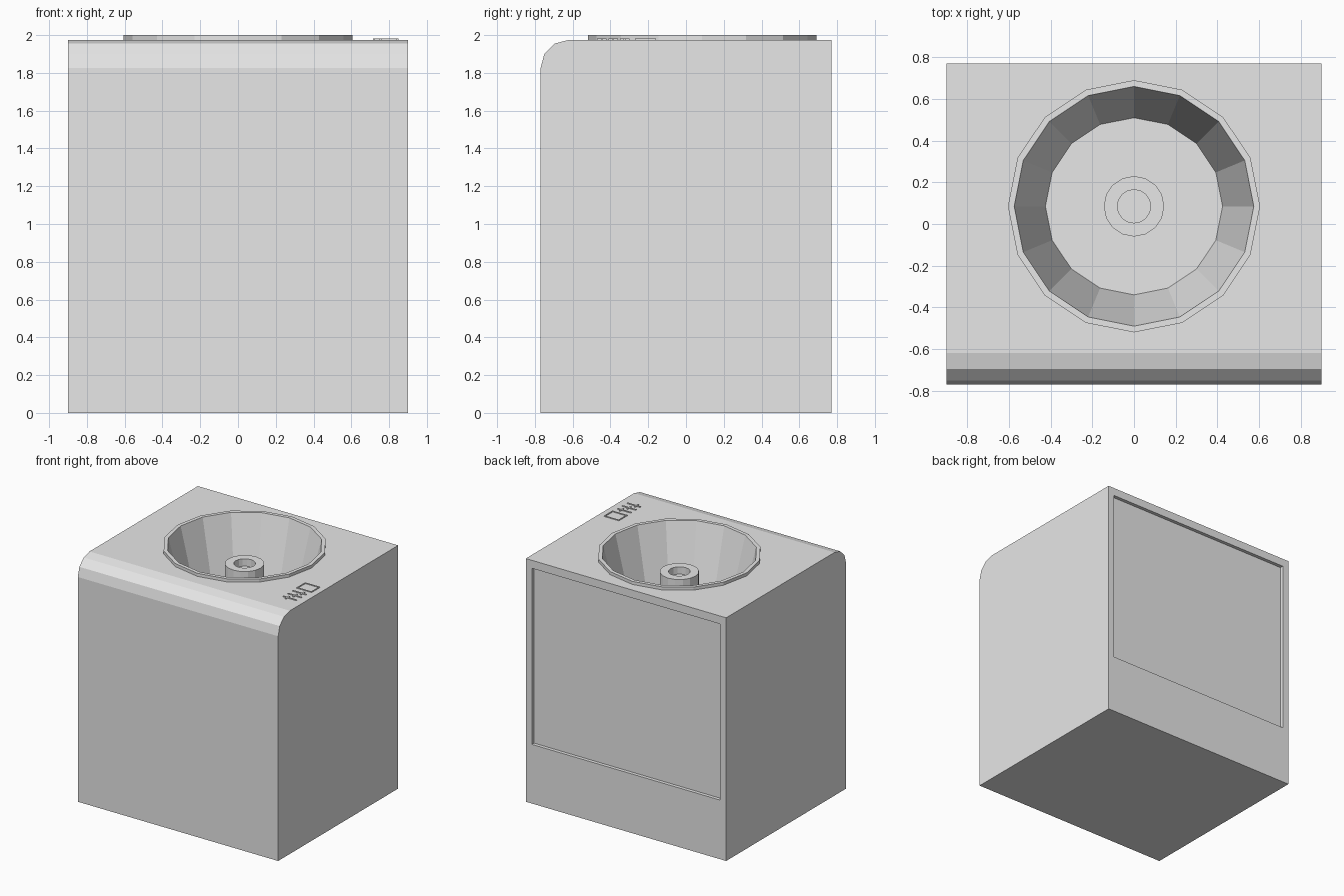
import bpy, bmesh, math
from mathutils import Matrix

cube = bpy.data.objects.get("Cube")
if cube:
    bpy.data.objects.remove(cube, do_unlink=True)

grey = bpy.data.materials.new("light grey")
grey.use_nodes = True
grey.diffuse_color = (0.8, 0.8, 0.8, 1)
grey.node_tree.nodes["Principled BSDF"].inputs["Base Color"].default_value = (0.8, 0.8, 0.8, 1)

TOP = 1.975
DRUM_Y = 0.085
FLOOR = 1.4
SIDES = 16


def finish(name, bm):
    bmesh.ops.recalc_face_normals(bm, faces=bm.faces)
    mesh = bpy.data.meshes.new(name)
    bm.to_mesh(mesh)
    bm.free()
    mesh.materials.append(grey)
    obj = bpy.data.objects.new(name, mesh)
    bpy.context.collection.objects.link(obj)
    return obj


def add_box(bm, x0, x1, y0, y1, z0, z1):
    centre = Matrix.Translation(((x0 + x1) / 2, (y0 + y1) / 2, (z0 + z1) / 2))
    size = Matrix.Diagonal((x1 - x0, y1 - y0, z1 - z0, 1))
    bmesh.ops.create_cube(bm, size=1, matrix=centre @ size)


def cut(target, cutter):
    mod = target.modifiers.new("cut", 'BOOLEAN')
    mod.object = cutter
    mod.solver = 'EXACT'
    bpy.context.view_layer.objects.active = target
    bpy.ops.object.modifier_apply(modifier=mod.name)
    bpy.data.objects.remove(cutter, do_unlink=True)


# Cabinet: side profile with a rounded top front edge
profile = [(-0.77, 0), (0.77, 0), (0.77, TOP), (-0.62, TOP),
           (-0.695, 1.955), (-0.75, 1.90), (-0.77, 1.825)]
bm = bmesh.new()
side = bm.faces.new([bm.verts.new((-0.9, y, z)) for y, z in profile])
ext = bmesh.ops.extrude_face_region(bm, geom=[side])
moved = [v for v in ext["geom"] if isinstance(v, bmesh.types.BMVert)]
bmesh.ops.translate(bm, verts=moved, vec=(1.8, 0, 0))
cabinet = finish("cabinet", bm)

# Recessed back panel
bm = bmesh.new()
add_box(bm, -0.845, 0.845, 0.742, 0.9, 0.48, 1.91)
cut(cabinet, finish("back_recess_cutter", bm))

# Opening for the drum
bm = bmesh.new()
bmesh.ops.create_cone(bm, cap_ends=True, segments=SIDES, radius1=0.59, radius2=0.59, depth=1,
                      matrix=Matrix.Translation((0, DRUM_Y, FLOOR + 0.45))
                      @ Matrix.Rotation(math.pi / SIDES * 2, 4, 'Z'))
cut(cabinet, finish("drum_opening_cutter", bm))

# Drum: rim, tapered wall, floor and hollow hub turned from one profile
turned = [(0.605, 1.95), (0.605, 2), (0.575, 2), (0.425, FLOOR), (0.145, FLOOR),
          (0.145, 1.85), (0.08, 1.85), (0.08, 1.79), (0, 1.79)]
bm = bmesh.new()
points = [bm.verts.new((r, DRUM_Y, z)) for r, z in turned]
edges = [bm.edges.new(pair) for pair in zip(points, points[1:])]
bmesh.ops.spin(bm, geom=points + edges, cent=(0, DRUM_Y, 0), axis=(0, 0, 1),
               angle=math.tau, steps=SIDES)
bmesh.ops.remove_doubles(bm, verts=bm.verts, dist=0.001)
finish("drum", bm)

# Control marks: a square frame and three slider bars
bm = bmesh.new()
LOW, HIGH = TOP - 0.002, TOP + 0.006
for x in (0.715, 0.842):
    add_box(bm, x, x + 0.008, -0.27, -0.16, LOW, HIGH)
for y in (-0.27, -0.168):
    add_box(bm, 0.723, 0.842, y, y + 0.008, LOW, HIGH)
for i, y in enumerate((-0.45, -0.39, -0.33)):
    add_box(bm, 0.72, 0.84, y, y + 0.01, LOW, HIGH)
    x = 0.75 + 0.025 * i
    add_box(bm, x, x + 0.012, y - 0.02, y + 0.03, LOW, HIGH)
finish("control_marks", bm)
